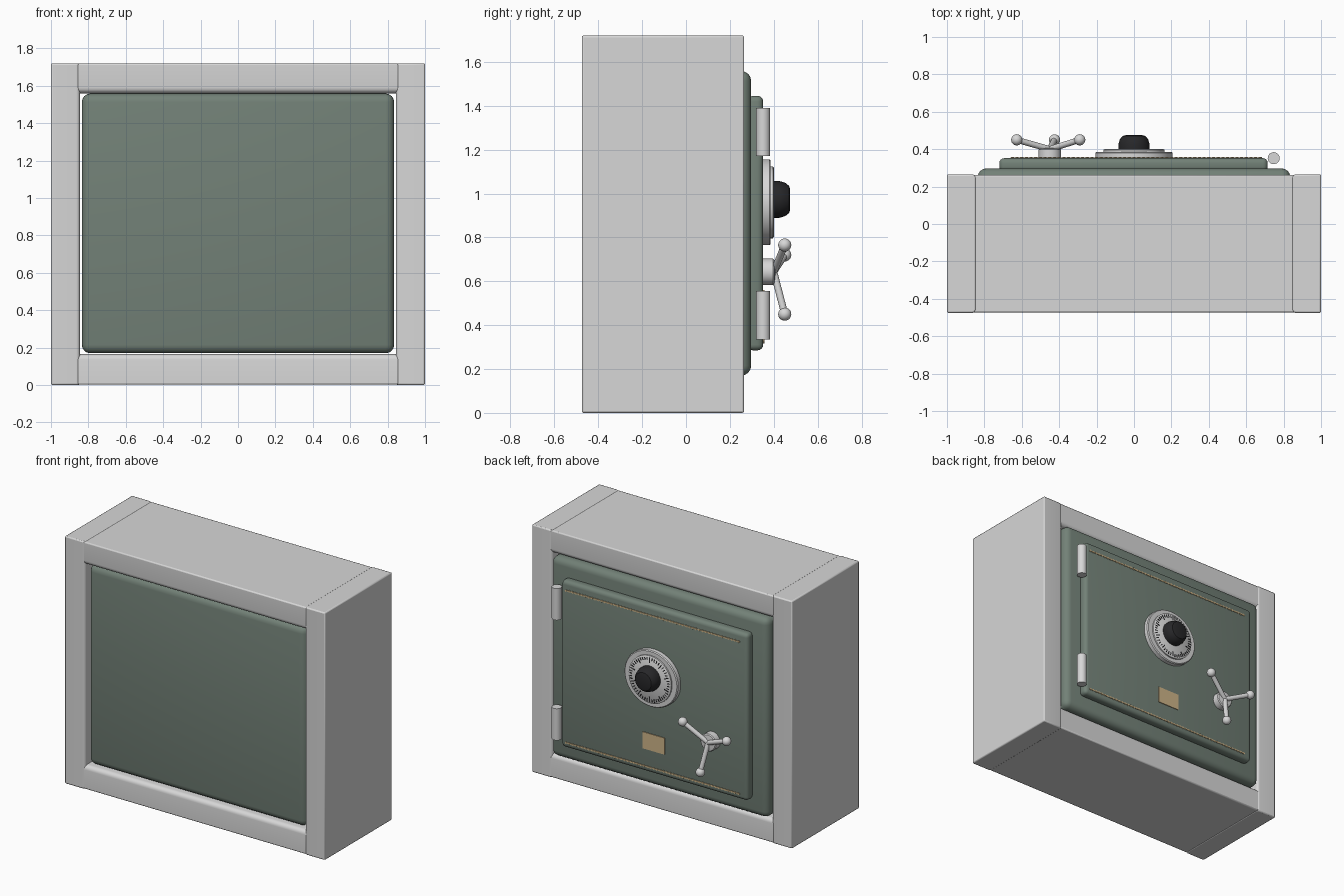
import bpy, bmesh, math
from mathutils import Vector, Matrix

old = bpy.data.objects.get("Cube")
if old:
    bpy.data.objects.remove(old)


def material(name, rgb):
    m = bpy.data.materials.new(name)
    m.use_nodes = True
    m.diffuse_color = (*rgb, 1)
    bsdf = m.node_tree.nodes["Principled BSDF"]
    bsdf.inputs["Base Color"].default_value = (*rgb, 1)
    bsdf.inputs["Roughness"].default_value = 0.5
    return m


STEEL = material("pale steel", (0.68, 0.68, 0.68))
GREEN = material("grey green paint", (0.17, 0.22, 0.185))
BRASS = material("brass", (0.62, 0.46, 0.25))
BLACK = material("black", (0.02, 0.02, 0.022))


def finish(name, bm, mat, smooth=True):
    bmesh.ops.recalc_face_normals(bm, faces=bm.faces)
    mesh = bpy.data.meshes.new(name)
    bm.to_mesh(mesh)
    bm.free()
    mesh.materials.append(mat)
    ob = bpy.data.objects.new(name, mesh)
    bpy.context.collection.objects.link(ob)
    if smooth:
        bpy.ops.object.select_all(action='DESELECT')
        ob.select_set(True)
        bpy.context.view_layer.objects.active = ob
        bpy.ops.object.shade_smooth_by_angle(angle=math.radians(35))
    return ob


def add_box(bm, lo, hi, turn=Matrix()):
    lo, hi = Vector(lo), Vector(hi)
    m = Matrix.Translation((lo + hi) / 2) @ turn @ Matrix.Diagonal((*(hi - lo), 1))
    return bmesh.ops.create_cube(bm, size=1, matrix=m)["verts"]


def box(name, lo, hi, mat, bevel=0.0, segments=4, inner=None, inner_bevel=0.03):
    """Rounded block; edges picked by the inner rule get a wider rounding."""
    bm = bmesh.new()
    add_box(bm, lo, hi)
    if inner:
        picked = [e for e in bm.edges if inner(e)]
        bmesh.ops.bevel(bm, geom=picked, offset=inner_bevel, segments=5,
                        profile=0.5, affect='EDGES')
    elif bevel:
        bmesh.ops.bevel(bm, geom=bm.edges[:], offset=bevel, segments=segments,
                        profile=0.5, affect='EDGES')
    ob = finish(name, bm, mat)
    if inner and bevel:
        mod = ob.modifiers.new("soft edges", 'BEVEL')
        mod.width, mod.segments = bevel, 2
        mod.limit_method, mod.angle_limit = 'ANGLE', math.radians(50)
    return ob


def add_rod(bm, a, b, radius, sides=20):
    a, b = Vector(a), Vector(b)
    d = b - a
    m = Matrix.Translation((a + b) / 2) @ d.to_track_quat('Z', 'Y').to_matrix().to_4x4()
    bmesh.ops.create_cone(bm, cap_ends=True, segments=sides, radius1=radius,
                          radius2=radius, depth=d.length, matrix=m)


def lathe(name, profile, x, z, mat, steps=48, squash=1.0):
    """Turn a profile of (radius, y) about an axis along y."""
    bm = bmesh.new()
    vs = [bm.verts.new((r, y, 0)) for r, y in profile]
    es = [bm.edges.new(p) for p in zip(vs, vs[1:])]
    bmesh.ops.spin(bm, geom=vs + es, cent=(0, 0, 0), axis=(0, 1, 0),
                   angle=math.tau, steps=steps, use_merge=True)
    bmesh.ops.remove_doubles(bm, verts=bm.verts, dist=0.0001)
    bm.transform(Matrix.Translation((x, 0, z)) @ Matrix.Diagonal((1, 1, squash, 1)))
    return finish(name, bm, mat)


# Outer frame: two full-height posts and two cross slabs
FRONT, BACK, TOP = -0.475, 0.265, 1.72
for side, name in ((-1, "right_post"), (1, "left_post")):
    xs = sorted((side * 0.845, side))
    box(name, (xs[0], FRONT, 0), (xs[1], BACK, TOP), STEEL, 0.008,
        inner=lambda e: all(abs(v.co.x) < 0.9 for v in e.verts)
        and e.verts[0].co.y == e.verts[1].co.y, inner_bevel=0.02)
for name, z0, z1, inner_z in (("bottom_slab", 0.002, 0.165, 0.165),
                              ("top_slab", 1.56, TOP - 0.002, 1.56)):
    box(name, (-0.86, FRONT + 0.002, z0), (0.86, BACK - 0.002, z1), STEEL, 0.008,
        inner=lambda e: all(abs(v.co.z - inner_z) < 0.001 for v in e.verts)
        and abs(e.verts[0].co.x - e.verts[1].co.x) > 1)

# Painted body inside the frame and the door on its back
box("safe_body", (-0.835, -0.455, 0.17), (0.835, 0.297, 1.558), GREEN, 0.045)
box("door", (-0.72, 0.28, 0.285), (0.715, 0.352, 1.445), GREEN, 0.026)

# Hinge barrels
for name, z0, z1 in (("lower_hinge", 0.335, 0.555), ("upper_hinge", 1.17, 1.39)):
    bm = bmesh.new()
    add_rod(bm, (0.747, 0.352, z0), (0.747, 0.352, z1), 0.032, 24)
    finish(name, bm, STEEL)

# Brass plaque and ornamental strips
box("plaque", (-0.085, 0.35, 0.445), (0.085, 0.357, 0.56), BRASS)
for name, z in (("lower_strip", 0.325), ("upper_strip", 1.382)):
    bm = bmesh.new()
    add_box(bm, (-0.66, 0.35, z - 0.004), (0.68, 0.356, z + 0.004))
    for i in range(54):
        x = -0.65 + i * 0.025
        add_box(bm, (x - 0.006, 0.35, z - 0.006), (x + 0.006, 0.357, z + 0.006),
                Matrix.Rotation(math.pi / 4, 4, 'Y'))
    finish(name, bm, BRASS, smooth=False)

# Combination dial
DIAL_Z = 0.96
lathe("dial_base", [(0, 0.345), (0.206, 0.345), (0.206, 0.38), (0.2, 0.386), (0, 0.386)],
      0, DIAL_Z, STEEL, squash=0.95)
lathe("dial_plate", [(0, 0.38), (0.164, 0.38), (0.164, 0.396), (0.158, 0.4), (0, 0.4)],
      0, DIAL_Z, STEEL)
bm = bmesh.new()
for i in range(50):
    a = math.tau * i / 50
    inner = 0.118 if i % 5 == 0 else 0.134
    start = len(bm.verts)
    vs = add_box(bm, (-0.003, 0.398, inner), (0.003, 0.402, 0.154))
    bmesh.ops.transform(bm, verts=vs, matrix=Matrix.Translation((0, 0, DIAL_Z))
                        @ Matrix.Rotation(a, 4, 'Y'))
finish("dial_marks", bm, BLACK, smooth=False)
lathe("dial_knob", [(0, 0.395), (0.084, 0.395), (0.084, 0.425), (0.076, 0.452),
                    (0.062, 0.47), (0.045, 0.475), (0, 0.475)],
      0, 0.973, BLACK, steps=32)

# Three-spoked handle
HUB = Vector((-0.45, 0.4, 0.643))
lathe("handle_hub", [(0, 0.345), (0.06, 0.345), (0.06, 0.397), (0.054, 0.403), (0, 0.41)],
      HUB.x, HUB.z, STEEL, steps=32)
bm = bmesh.new()
for x, z in ((-0.29, 0.765), (-0.627, 0.72), (-0.425, 0.45)):
    tip = Vector((x, 0.45, z))
    add_rod(bm, HUB, tip, 0.016, 16)
    bmesh.ops.create_uvsphere(bm, u_segments=20, v_segments=12, radius=0.03,
                              matrix=Matrix.Translation(tip))
finish("handle_spokes", bm, STEEL)
